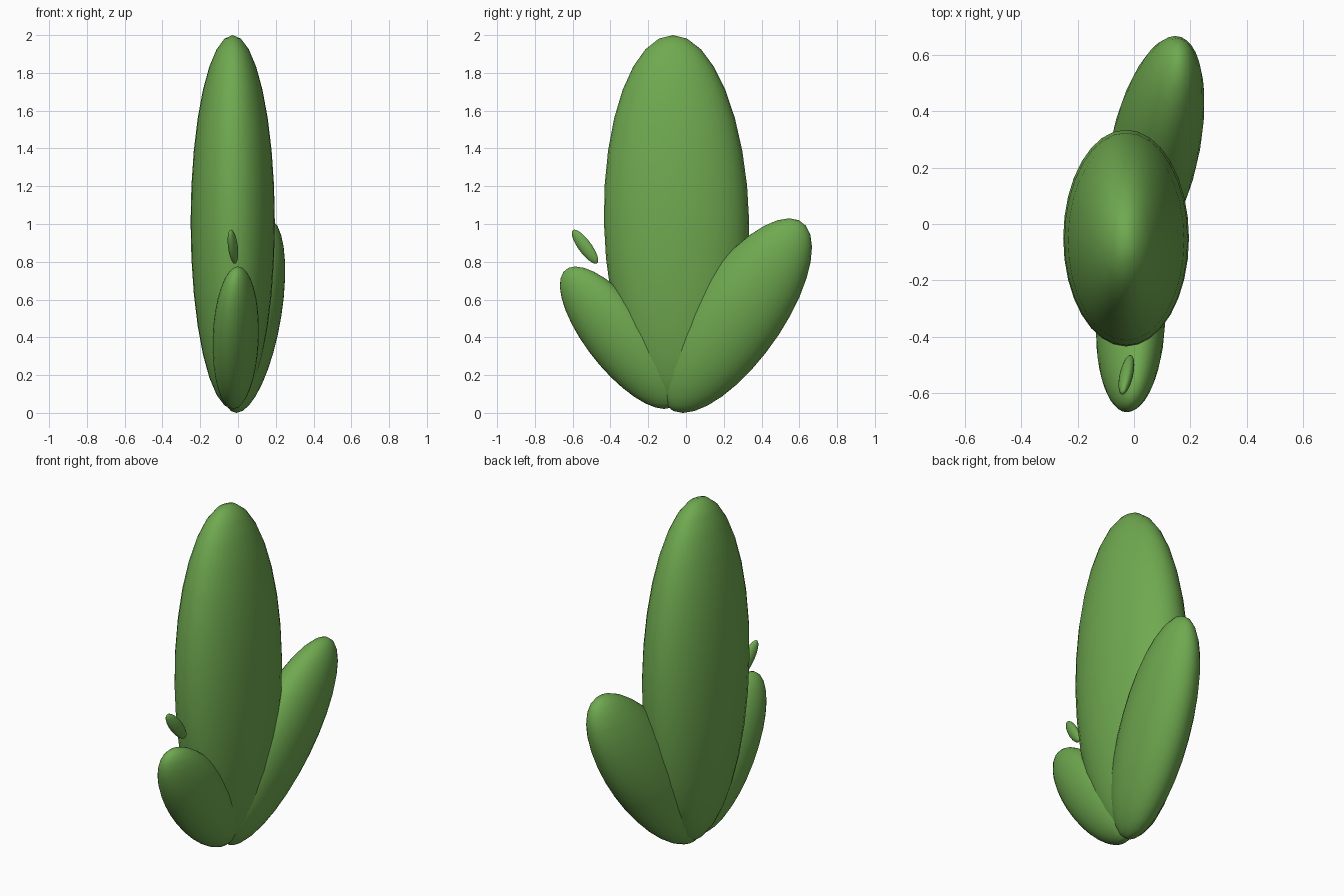
import bpy
from math import sqrt
from mathutils import Matrix, Vector

if "Cube" in bpy.data.objects:
    bpy.data.objects.remove(bpy.data.objects["Cube"])

green = bpy.data.materials.new("leaf_green")
green.diffuse_color = (0.16, 0.40, 0.08, 1)
green.use_nodes = True
green.node_tree.nodes["Principled BSDF"].inputs["Base Color"].default_value = green.diffuse_color


def pad(name, centre, half, xy, xz, yz):
    """Leaning ellipsoid: centre, half extents, and lean correlations between axes."""
    hx, hy, hz = half
    # stretch matrix that gives exactly these extents, with the pole at the top point
    cy = sqrt(1 - yz * yz)
    cxy = (xy - xz * yz) / cy
    cx = sqrt(1 - xz * xz - cxy * cxy)
    m = Matrix(((hx * cx, hx * cxy, hx * xz),
                (0, hy * cy, hy * yz),
                (0, 0, hz))).to_4x4()
    bpy.ops.mesh.primitive_uv_sphere_add(segments=32, ring_count=16, radius=1)
    ob = bpy.context.object
    ob.name = name
    ob.data.transform(m)
    ob.location = Vector(centre)
    ob.data.materials.append(green)
    bpy.ops.object.shade_smooth()
    return ob


# tall central pad
pad("main_pad", (-0.028, -0.05, 1.01), (0.223, 0.385, 0.99), 0, 0, -0.05)
# large pad leaning to the back
pad("back_pad", (0.073, 0.265, 0.515), (0.177, 0.402, 0.515), 0.41, 0.46, 0.70)
# shorter pad leaning to the front
pad("front_pad", (-0.012, -0.35, 0.398), (0.123, 0.318, 0.377), 0.10, 0.10, -0.74)
# small bud above the front pad
pad("bud", (-0.027, -0.535, 0.88), (0.028, 0.07, 0.09), 0.5, -0.36, -0.80)
